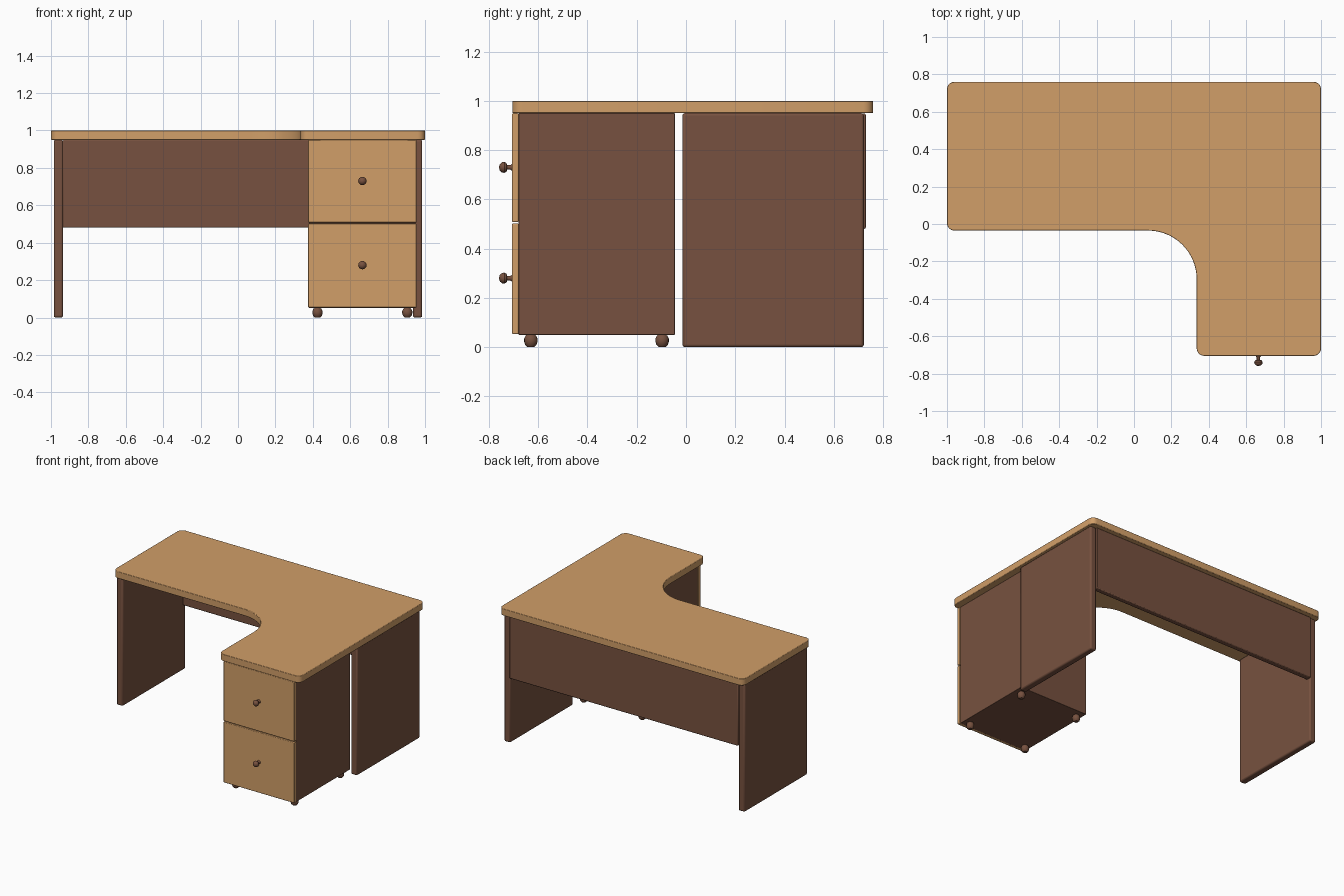
import bpy, bmesh, math
from mathutils import Matrix, Vector

if "Cube" in bpy.data.objects:
    bpy.data.objects.remove(bpy.data.objects["Cube"])


def material(name, rgb):
    m = bpy.data.materials.new(name)
    m.diffuse_color = (*rgb, 1)
    m.use_nodes = True
    m.node_tree.nodes["Principled BSDF"].inputs["Base Color"].default_value = m.diffuse_color
    return m


TAN = material("light wood", (0.64, 0.345, 0.14))
BROWN = material("dark wood", (0.185, 0.083, 0.05))


def finish(name, bm, mat, bevel=0.0, segments=2):
    bmesh.ops.recalc_face_normals(bm, faces=bm.faces)
    me = bpy.data.meshes.new(name)
    bm.to_mesh(me)
    bm.free()
    ob = bpy.data.objects.new(name, me)
    bpy.context.collection.objects.link(ob)
    me.materials.append(mat)
    if bevel:
        mod = ob.modifiers.new("edge rounding", 'BEVEL')
        mod.width, mod.segments = bevel, segments
        mod.limit_method, mod.angle_limit = 'ANGLE', math.radians(40)
    bpy.ops.object.select_all(action='DESELECT')
    ob.select_set(True)
    bpy.context.view_layer.objects.active = ob
    bpy.ops.object.shade_smooth_by_angle(angle=math.radians(35))
    return ob


def box(name, lo, hi, mat, bevel=0.004):
    bm = bmesh.new()
    bmesh.ops.create_cube(bm, size=1)
    lo, hi = Vector(lo), Vector(hi)
    for v in bm.verts:
        v.co = Vector(((lo[i] + hi[i]) / 2 + v.co[i] * (hi[i] - lo[i]) for i in range(3)))
    return finish(name, bm, mat, bevel)


def lathe(name, profile, matrix, mat, n=16):
    """Spin (radius, height) points around local z."""
    bm = bmesh.new()
    vs = [bm.verts.new((r, 0, h)) for r, h in profile]
    es = [bm.edges.new(p) for p in zip(vs, vs[1:])]
    bmesh.ops.spin(bm, geom=vs + es, cent=(0, 0, 0), axis=(0, 0, 1),
                   angle=math.tau, steps=n)
    bmesh.ops.remove_doubles(bm, verts=bm.verts, dist=1e-5)
    bm.transform(matrix)
    return finish(name, bm, mat)


def rounded(corners):
    """Replace each (x, y, radius) right-angle corner with an arc."""
    pts, n = [], len(corners)
    for i, (x, y, r) in enumerate(corners):
        c = Vector((x, y))
        a = (Vector(corners[i - 1][:2]) - c).normalized() * r
        b = (Vector(corners[(i + 1) % n][:2]) - c).normalized() * r
        steps = 16 if r > 0.1 else 6
        for k in range(steps + 1):
            t = math.pi / 2 * k / steps
            pts.append(c + a * (1 - math.sin(t)) + b * (1 - math.cos(t)))
    return pts


# L-shaped worktop with a large inner curve
outline = rounded([(-1, 0.76, 0.04), (-1, -0.035, 0.04), (0.335, -0.035, 0.26),
                   (0.335, -0.705, 0.04), (1, -0.705, 0.04), (1, 0.76, 0.04)])
bm = bmesh.new()
face = bm.faces.new([bm.verts.new((p.x, p.y, 0.95)) for p in outline])
ext = bmesh.ops.extrude_face_region(bm, geom=[face])
bmesh.ops.translate(bm, vec=(0, 0, 0.05),
                    verts=[g for g in ext["geom"] if isinstance(g, bmesh.types.BMVert)])
finish("worktop", bm, TAN, 0.003)

# Side panels and back panel
for side, x in (("left", -0.96), ("right", 0.96)):
    box(side + "_side_panel", (x - 0.025, -0.015, 0), (x + 0.025, 0.722, 0.95), BROWN, 0.01)
box("back_panel", (-0.936, 0.69, 0.48), (0.936, 0.73, 0.949), BROWN, 0.006)

# Drawer cabinet
box("cabinet", (0.38, -0.68, 0.05), (0.95, -0.045, 0.95), BROWN, 0.002)

# Drawer fronts with turned knobs
knob = [(0, 0), (0.014, 0), (0.009, 0.008), (0.009, 0.02), (0.018, 0.023), (0.0225, 0.032),
        (0.021, 0.041), (0.013, 0.05), (0, 0.054)]
for label, z0, z1, kz in (("lower", 0.053, 0.502, 0.28), ("upper", 0.508, 0.95, 0.73)):
    box(label + "_drawer_front", (0.375, -0.706, z0), (0.955, -0.68, z1), TAN)
    lathe(label + "_knob", knob,
          Matrix.Translation((0.665, -0.706, kz)) @ Matrix.Rotation(math.pi / 2, 4, 'X'), BROWN)

# Rounded feet under the cabinet
foot = [(0, 0), (0.014, 0), (0.023, 0.009), (0.027, 0.022), (0.027, 0.034),
        (0.022, 0.046), (0.012, 0.053), (0, 0.053)]
for x in (0.425, 0.905):
    for y in (-0.63, -0.097):
        lathe("cabinet_foot", foot, Matrix.Translation((x, y, 0)), BROWN)
